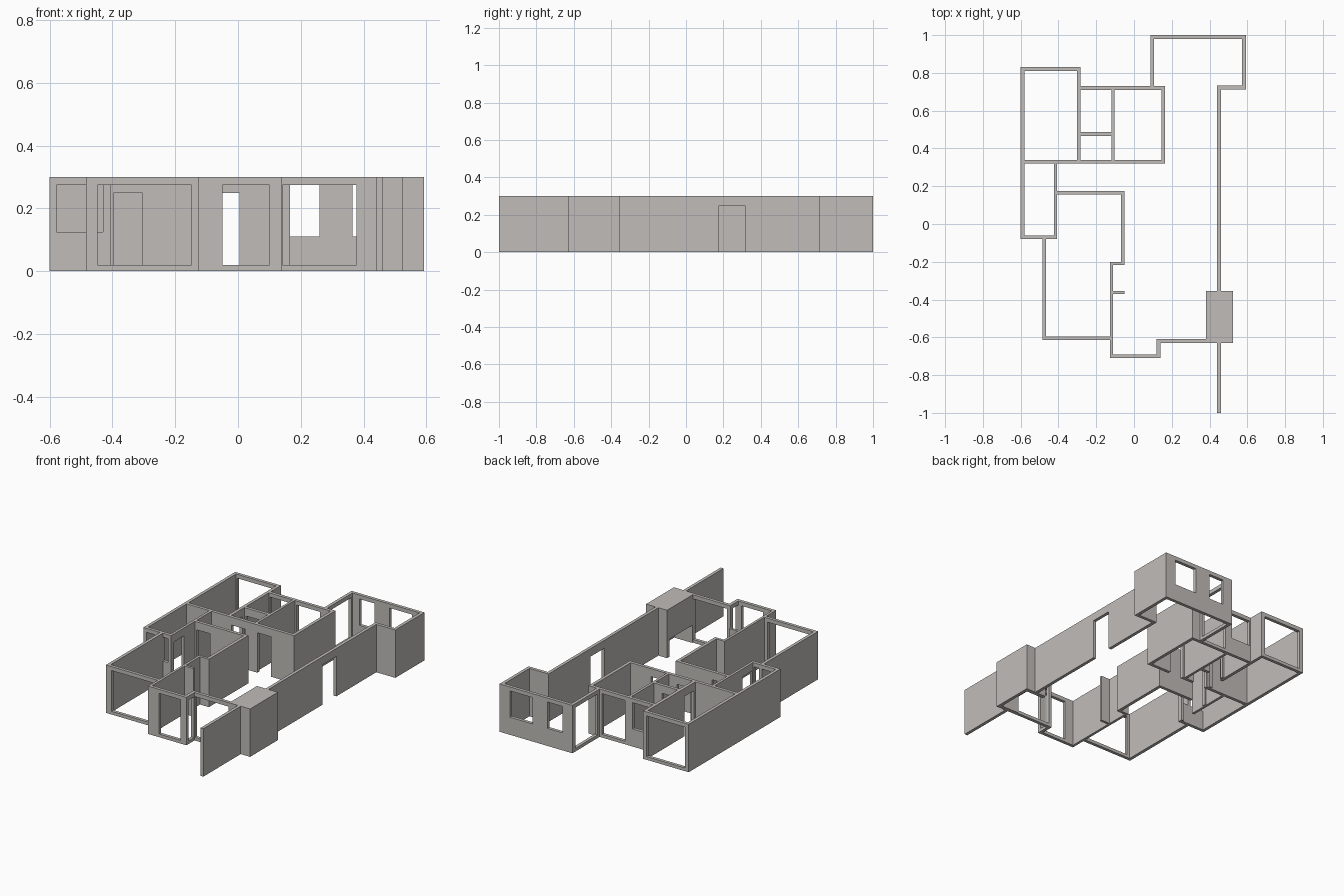
import bpy
import bmesh
from mathutils import Vector

default_cube = bpy.data.objects.get("Cube")
if default_cube:
    bpy.data.objects.remove(default_cube, do_unlink=True)

HEIGHT = 0.3
THICK = 0.02
THIN = 0.016
DOOR = (0, 0.25)        # bottom and top of a doorway
GLAZED = (0.02, 0.275)  # bottom and top of a nearly full-height opening
WINDOW = (0.11, 0.275)  # bottom and top of a window

plaster = bpy.data.materials.new("warm grey plaster")
plaster.use_nodes = True
colour = (0.53, 0.505, 0.485, 1)
plaster.diffuse_color = colour
plaster.node_tree.nodes["Principled BSDF"].inputs["Base Color"].default_value = colour


def wall(name, start, end, across, axis, openings, thick):
    """Wall running along an axis; openings are (from, to, (bottom, top))."""
    along = sorted({start, end, *(v for o in openings for v in o[:2])})
    levels = sorted({0, HEIGHT, *(v for o in openings for v in o[2])})
    bm = bmesh.new()

    def corner(u, z):
        return bm.verts.new((u, across, z) if axis == "x" else (across, u, z))

    # elevation made of cells, leaving the openings empty
    for a, b in zip(along, along[1:]):
        for low, high in zip(levels, levels[1:]):
            u, z = (a + b) / 2, (low + high) / 2
            if any(o[0] < u < o[1] and o[2][0] < z < o[2][1] for o in openings):
                continue
            bm.faces.new([corner(a, low), corner(b, low), corner(b, high), corner(a, high)])
    bmesh.ops.remove_doubles(bm, verts=bm.verts, dist=0.0001)
    # give the elevation its thickness
    grown = bmesh.ops.extrude_face_region(bm, geom=bm.faces[:], use_keep_orig=True)["geom"]
    moved = [g for g in grown if isinstance(g, bmesh.types.BMVert)]
    shift = Vector((0, thick, 0)) if axis == "x" else Vector((thick, 0, 0))
    bmesh.ops.translate(bm, verts=moved, vec=shift)
    bmesh.ops.recalc_face_normals(bm, faces=bm.faces)
    bmesh.ops.dissolve_limit(bm, angle_limit=0.01, verts=bm.verts, edges=bm.edges)
    mesh = bpy.data.meshes.new(name)
    bm.to_mesh(mesh)
    bm.free()
    mesh.materials.append(plaster)
    obj = bpy.data.objects.new(name, mesh)
    bpy.context.collection.objects.link(obj)
    return obj


def wall_x(name, start, end, y, *openings, thick=THICK):
    return wall(name, start, end, y, "x", openings, thick)


def wall_y(name, start, end, x, *openings, thick=THICK):
    return wall(name, start, end, x, "y", openings, thick)


# Back right room
wall_x("sunroom_back_wall", 0.087, 0.592, 0.98, (0.155, 0.26, WINDOW), (0.365, 0.52, WINDOW))
wall_y("sunroom_inner_wall", 0.71, 1, 0.087, (0.75, 0.97, GLAZED))
wall_y("sunroom_outer_wall", 0.712, 1, 0.572)
wall_x("sunroom_return_wall", 0.44, 0.592, 0.712)

# Long side wall
wall_y("long_side_wall", -1, -0.63, 0.44)
wall_y("long_side_wall_with_door", -0.355, 0.73, 0.44, (0.177, 0.316, DOOR))

# Hearth block
wall_y("hearth_block", -0.63, -0.355, 0.38, (-0.605, -0.38, (0, 0.11)), thick=0.125)
wall_y("hearth_back", -0.63, -0.355, 0.505)

# Back left bedroom
wall_x("bedroom_back_wall", -0.6, -0.283, 0.81, (-0.575, -0.308, GLAZED))
wall_y("bedroom_inner_wall", 0.32, 0.83, -0.303, (0.355, 0.45, DOOR))
wall_y("outer_left_wall", -0.08, 0.83, -0.6)

# Middle bedroom, bathroom and lobby
wall_x("middle_back_wall", -0.303, 0.165, 0.71, (-0.275, -0.14, WINDOW), (-0.09, 0.07, GLAZED))
wall_y("middle_outer_wall", 0.32, 0.165 + 0.565, 0.145)
wall_y("middle_divider", 0.32, 0.73, -0.119, thick=THIN)
wall_x("bathroom_door_wall", -0.303, -0.103, 0.467, (-0.27, -0.175, DOOR))
wall_x("corridor_wall", -0.6, 0.165, 0.32, (-0.27, -0.175, DOOR), (-0.09, 0.005, DOOR))

# Small side bathroom
wall_x("side_bathroom_front_wall", -0.6, -0.407, -0.08, (-0.578, -0.43, (0.125, 0.275)))
wall_y("side_bathroom_inner_wall", -0.08, 0.34, -0.423, (-0.05, 0.045, DOOR), thick=THIN)

# Front left bedroom
wall_x("front_bedroom_back_wall", -0.423, -0.05, 0.155, (-0.397, -0.304, DOOR))
wall_y("front_bedroom_right_wall", -0.217, 0.175, -0.07)
wall_x("front_bedroom_step", -0.127, -0.05, -0.217, thick=THIN)
wall_y("front_bedroom_left_wall", -0.615, -0.06, -0.485)
wall_x("front_bedroom_front_wall", -0.485, -0.11, -0.615, (-0.447, -0.148, GLAZED))

# Entrance and living room front
wall_y("entrance_left_wall", -0.71, -0.2, -0.127, thick=THIN)
wall_x("closet_stub", -0.127, -0.05, -0.371, thick=THIN)
wall_x("entrance_front_wall", -0.127, 0.14, -0.71, (-0.05, 0.1, GLAZED))
wall_y("entrance_right_wall", -0.71, -0.61, 0.12, (-0.69, -0.635, GLAZED))
wall_x("living_front_wall", 0.12, 0.38, -0.63, (0.142, 0.377, GLAZED))
